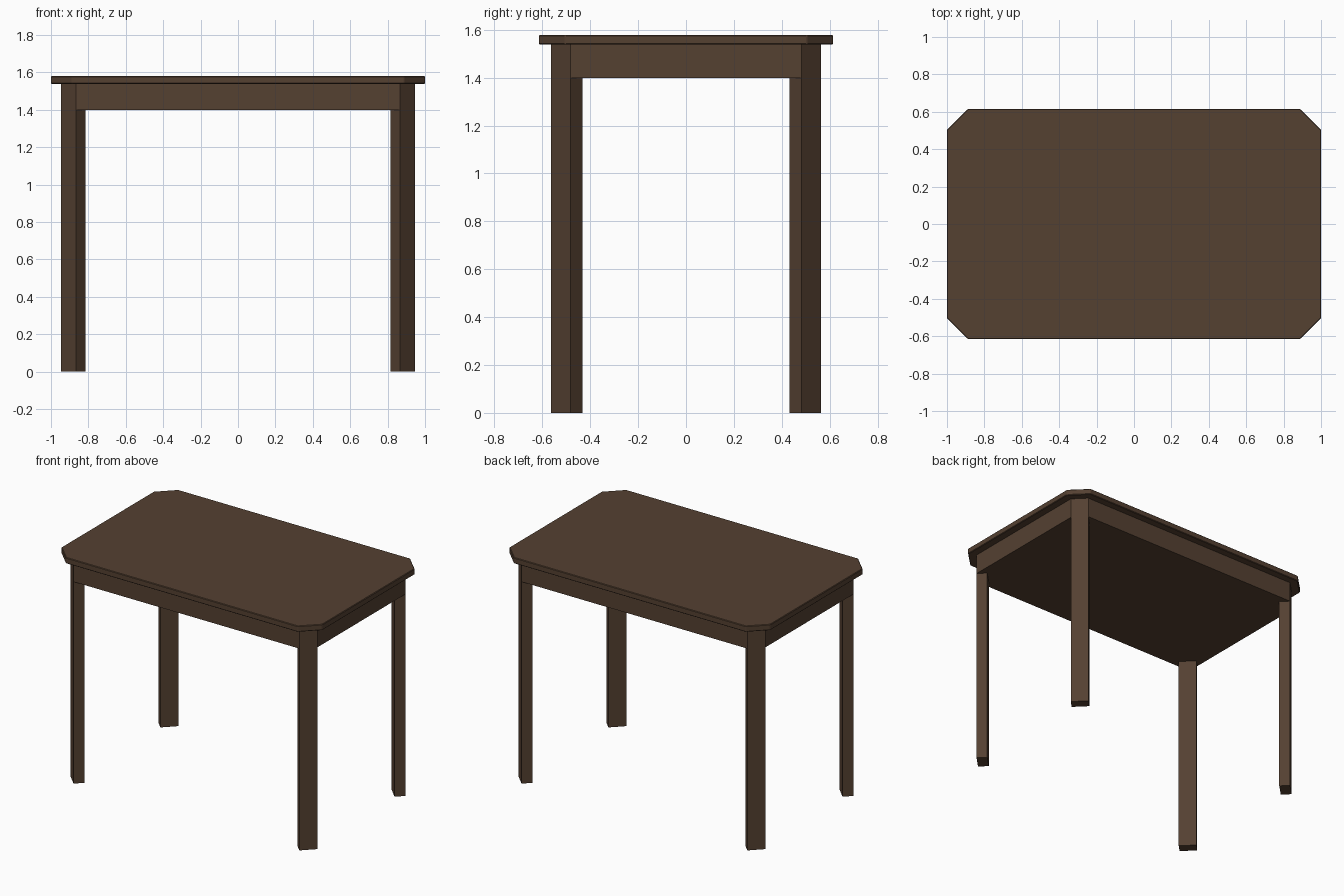
import bpy, bmesh

if "Cube" in bpy.data.objects:
    bpy.data.objects.remove(bpy.data.objects["Cube"])

wood = bpy.data.materials.new("dark_wood")
wood.diffuse_color = (0.09, 0.052, 0.031, 1)
wood.use_nodes = True
wood.node_tree.nodes["Principled BSDF"].inputs["Base Color"].default_value = wood.diffuse_color


def prism(name, outline, z0, z1):
    """Extrude a flat outline from z0 up to z1."""
    bm = bmesh.new()
    face = bm.faces.new([bm.verts.new((x, y, z0)) for x, y in outline])
    new = bmesh.ops.extrude_face_region(bm, geom=[face])["geom"]
    top = [v for v in new if isinstance(v, bmesh.types.BMVert)]
    bmesh.ops.translate(bm, verts=top, vec=(0, 0, z1 - z0))
    bmesh.ops.recalc_face_normals(bm, faces=bm.faces)
    mesh = bpy.data.meshes.new(name)
    bm.to_mesh(mesh)
    bm.free()
    mesh.materials.append(wood)
    obj = bpy.data.objects.new(name, mesh)
    bpy.context.collection.objects.link(obj)
    return obj


def four_corners(corner):
    """Repeat one corner's points around the rectangle, in order."""
    return (corner + [(-x, y) for x, y in reversed(corner)]
            + [(-x, -y) for x, y in corner]
            + [(x, -y) for x, y in reversed(corner)])


X, Y = 0.947, 0.564      # outer faces of the frame
C, D = 0.082, 0.050      # diagonal leg: width and depth offsets
TOP_Z, APRON_Z = 1.538, 1.398

# Table top with clipped corners and slightly eased edges
top = prism("table_top", four_corners([(1, 0.505), (0.888, 0.615)]), TOP_Z, 1.579)
bevel = top.modifiers.new("eased_edges", "BEVEL")
bevel.width = 0.004
bevel.segments = 1

# Closed apron, notched at the corners where the legs sit
prism("apron", four_corners([(X, Y - C), (X - D / 2, Y - C - D / 2),
                             (X - C - D / 2, Y - D / 2), (X - C, Y)]),
      APRON_Z, TOP_Z)

# Four straight legs set diagonally across the corners
leg = [(X, Y - C), (X - C, Y), (X - C - D, Y - D), (X - D, Y - C - D)]
for sy, end in ((-1, "front"), (1, "back")):
    for sx, side in ((-1, "left"), (1, "right")):
        prism(f"{end}_{side}_leg", [(sx * x, sy * y) for x, y in leg], 0, TOP_Z)
